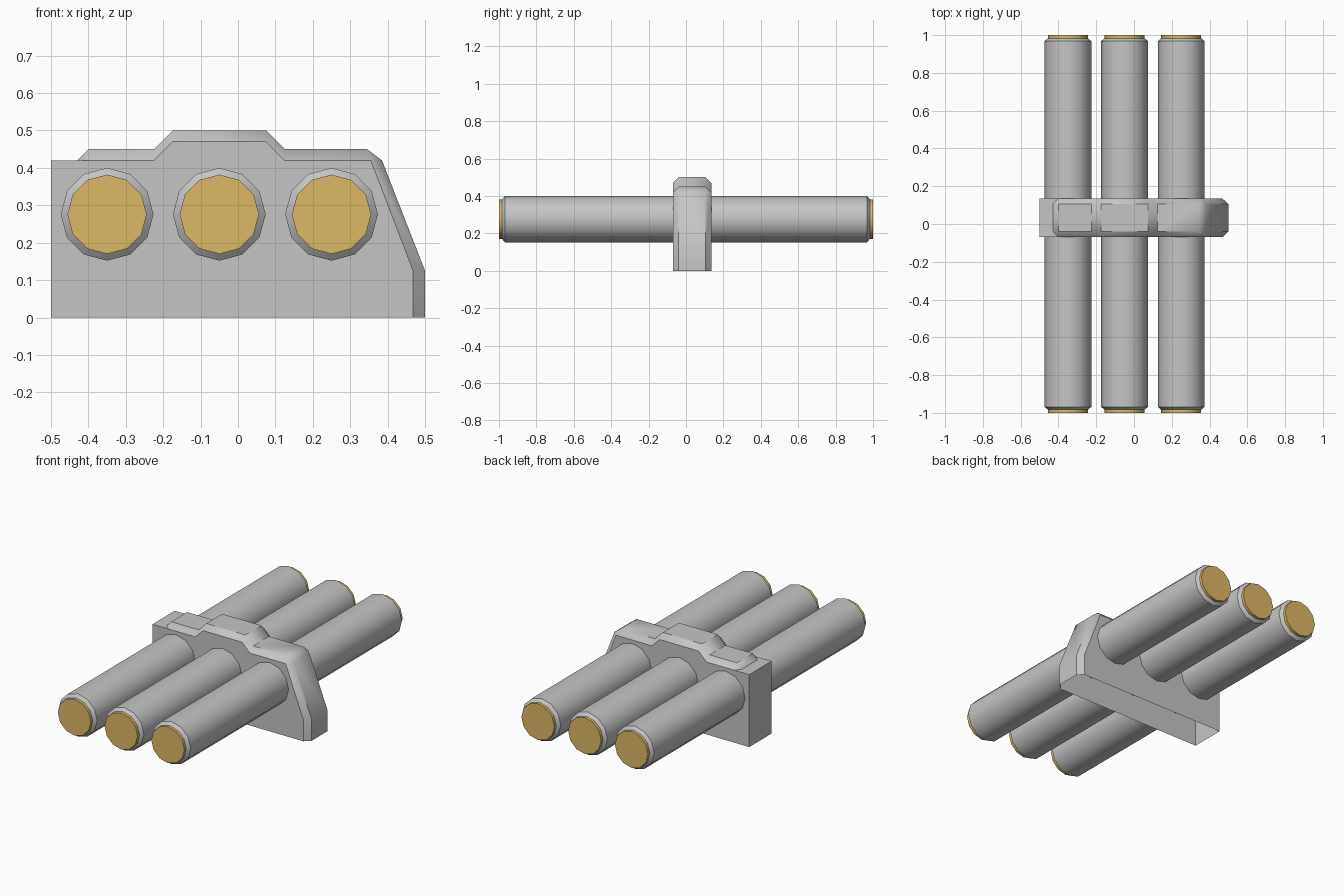
import bpy, bmesh, math

cube = bpy.data.objects.get("Cube")
if cube:
    bpy.data.objects.remove(cube, do_unlink=True)


def make_material(name, rgb):
    mat = bpy.data.materials.new(name)
    mat.use_nodes = True
    mat.diffuse_color = (*rgb, 1)
    mat.node_tree.nodes["Principled BSDF"].inputs["Base Color"].default_value = (*rgb, 1)
    return mat


gray = make_material("pipe gray", (0.56, 0.56, 0.56))
gold = make_material("end gold", (0.73, 0.48, 0.133))


def finish(name, bm, materials, location=(0, 0, 0)):
    bmesh.ops.recalc_face_normals(bm, faces=bm.faces)
    mesh = bpy.data.meshes.new(name)
    bm.to_mesh(mesh)
    bm.free()
    for mat in materials:
        mesh.materials.append(mat)
    mesh.shade_smooth()
    mesh.set_sharp_from_angle(angle=math.radians(40))
    obj = bpy.data.objects.new(name, mesh)
    obj.location = location
    bpy.context.collection.objects.link(obj)


# Pipes: twelve-sided, with a bevelled rim and a raised gold disc at each end
def build_pipe(name, x):
    bm = bmesh.new()
    half = [(0.106, 1.0), (0.106, 0.983), (0.124, 0.968)]
    stations = [(r, -y) for r, y in half] + half[::-1]
    sides = 12
    rings = []
    for r, y in stations:
        angles = [2 * math.pi * i / sides for i in range(sides)]
        rings.append([bm.verts.new((r * math.cos(a), y, r * math.sin(a))) for a in angles])
    for k in range(len(rings) - 1):
        for i in range(sides):
            j = (i + 1) % sides
            f = bm.faces.new((rings[k][i], rings[k][j], rings[k + 1][j], rings[k + 1][i]))
            f.material_index = int(k in (0, len(rings) - 2))
    for ring in (rings[0], rings[-1]):
        bm.faces.new(ring).material_index = 1
    finish(name, bm, [gray, gold], (x, 0, 0.276))


for side, x in (("right", -0.35), ("middle", -0.05), ("left", 0.25)):
    build_pipe(side + "_pipe", x)

# Bracket: stepped outline with a bevelled crest, open underneath
middle, half_depth, half_crest = 0.0325, 0.1025, 0.0725
steps = [(-0.40, 0.42), (-0.225, 0.42), (-0.175, 0.47), (0.075, 0.47), (0.125, 0.42)]
wall = steps + [(0.355, 0.42), (0.468, 0.125), (0.468, 0)]
crest = [(x, z + 0.03) for x, z in steps]
crest += [(0.345, 0.45), (0.385, 0.42), (0.5, 0.125), (0.5, 0)]
corner = 5  # the wall has one point here where the crest has two

bm = bmesh.new()
sets = []
for sign in (-1, 1):
    def row(points, depth):
        return [bm.verts.new((x, middle + sign * depth, z)) for x, z in points]

    w = row(wall, half_depth)
    c = row(crest, half_crest)
    foot = row([(-0.43, 0.42)], half_crest)[0]
    end = row([(-0.5, 0), (-0.5, 0.42)], half_depth)
    # flat wall and the bevel above it
    bm.faces.new(end + w)
    bm.faces.new((foot, w[0], c[0]))
    for i in range(len(wall) - 1):
        k = i + (i >= corner)
        bm.faces.new((w[i], w[i + 1], c[k + 1], c[k]))
    bm.faces.new((w[corner], c[corner], c[corner + 1]))
    sets.append((w, c, foot, end))

# Crest strip, ledge and end wall joining the two sides
(w0, c0, foot0, end0), (w1, c1, foot1, end1) = sets
strip0, strip1 = [foot0] + c0, [foot1] + c1
for i in range(len(strip0) - 1):
    bm.faces.new((strip0[i], strip0[i + 1], strip1[i + 1], strip1[i]))
bm.faces.new((end0[1], w0[0], foot0, foot1, w1[0], end1[1]))
bm.faces.new((end0[0], end0[1], end1[1], end1[0]))
finish("bracket", bm, [gray])
